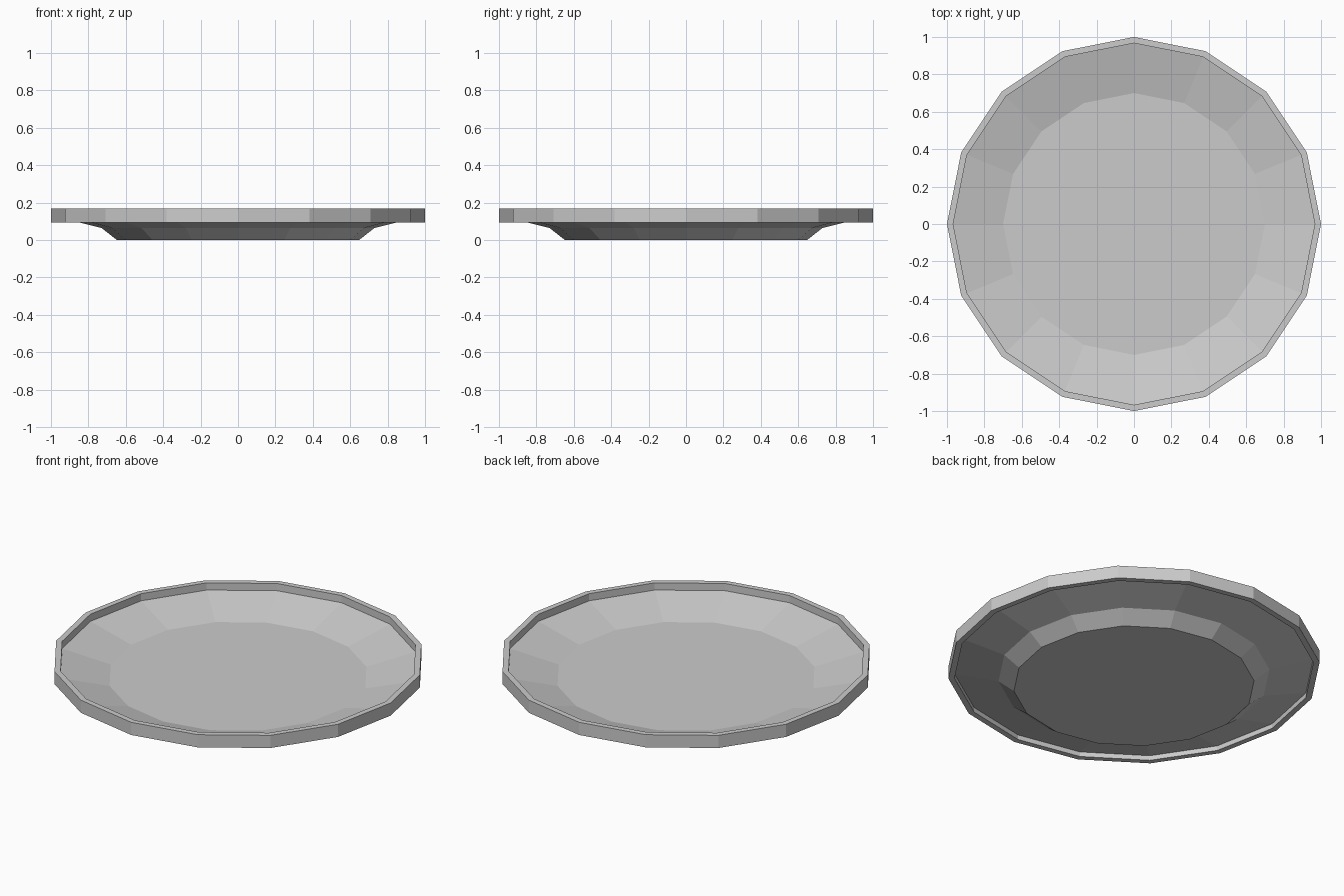
import bpy, bmesh
from math import cos, sin, pi

if "Cube" in bpy.data.objects:
    bpy.data.objects.remove(bpy.data.objects["Cube"])

SIDES = 16


def lathe(name, profile, closed=False, cap_start=False):
    """Spin a (radius, z) profile into a faceted ring, flat shaded."""
    bm = bmesh.new()
    rings = [[bm.verts.new((r * cos(2 * pi * i / SIDES), r * sin(2 * pi * i / SIDES), z))
              for i in range(SIDES)] for r, z in profile]
    pairs = list(zip(rings, rings[1:]))
    if closed:
        pairs.append((rings[-1], rings[0]))
    for a, b in pairs:
        for i in range(SIDES):
            j = (i + 1) % SIDES
            bm.faces.new((a[i], a[j], b[j], b[i]))
    if cap_start:
        bm.faces.new(rings[0])
    bmesh.ops.recalc_face_normals(bm, faces=bm.faces)
    mesh = bpy.data.meshes.new(name)
    bm.to_mesh(mesh)
    bm.free()
    obj = bpy.data.objects.new(name, mesh)
    bpy.context.collection.objects.link(obj)
    return obj


# Dish: flat floor, sloping side, thin underside and tapered foot in one shell
lathe("dish", [(0.70, 0.06), (0.97, 0.128), (0.97, 0.124), (0.73, 0.065),
               (0.647, 0.0)], cap_start=True)

# Base: flat bottom closing the foot
lathe("base", [(0.647, 0.0), (0.60, 0.0)]).hide_render = False
bpy.ops.mesh.primitive_circle_add(vertices=SIDES, radius=0.60, fill_type='NGON',
                                  rotation=(pi, 0, 0))
bpy.context.object.name = "base_centre"

# Rim: upright band around the edge
lathe("rim", [(1.0, 0.095), (1.0, 0.17), (0.967, 0.17), (0.967, 0.095)], closed=True)
